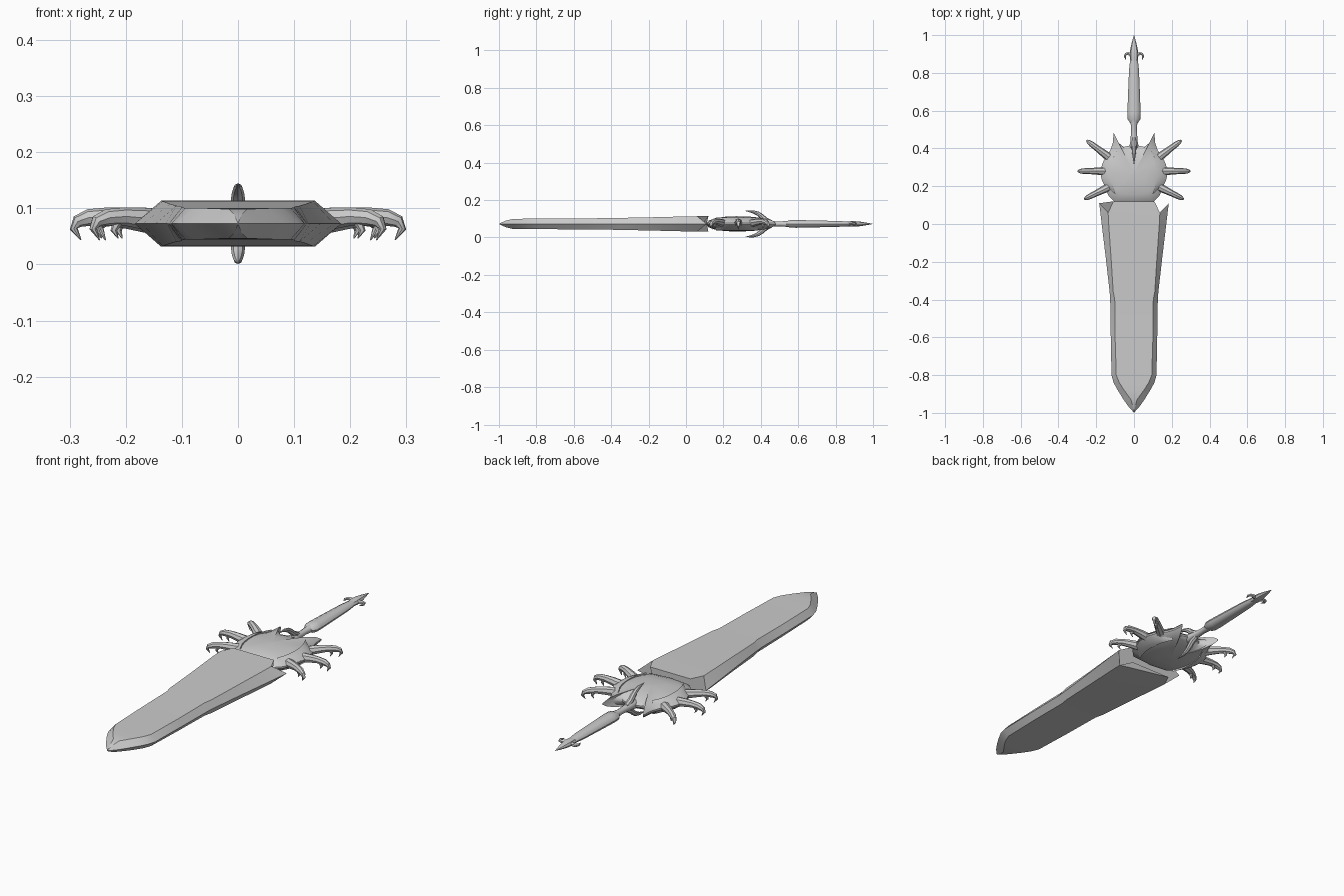
import bpy, bmesh, math
from mathutils import Vector

if "Cube" in bpy.data.objects:
    bpy.data.objects.remove(bpy.data.objects["Cube"])

ZC = 0.0725
steel = bpy.data.materials.new("grey steel")
steel.diffuse_color = (0.6, 0.6, 0.6, 1)
steel.use_nodes = True
steel.node_tree.nodes["Principled BSDF"].inputs["Base Color"].default_value = steel.diffuse_color


def finish(name, bm, angle=32):
    bmesh.ops.remove_doubles(bm, verts=bm.verts, dist=1e-5)
    bmesh.ops.recalc_face_normals(bm, faces=bm.faces)
    me = bpy.data.meshes.new(name)
    bm.to_mesh(me)
    bm.free()
    me.materials.append(steel)
    ob = bpy.data.objects.new(name, me)
    bpy.context.collection.objects.link(ob)
    bpy.ops.object.select_all(action='DESELECT')
    ob.select_set(True)
    bpy.context.view_layer.objects.active = ob
    bpy.ops.object.shade_smooth_by_angle(angle=math.radians(angle))
    return ob


def loft(name, rings, caps=True, angle=32):
    bm = bmesh.new()
    vs = [[bm.verts.new(p) for p in r] for r in rings]
    n = len(vs[0])
    for a, b in zip(vs, vs[1:]):
        for i in range(n):
            j = (i + 1) % n
            bm.faces.new((a[i], a[j], b[j], b[i]))
    if caps:
        bm.faces.new(vs[0][::-1])
        bm.faces.new(vs[-1])
    return finish(name, bm, angle)


def tube(name, pts, side, n=8, flat=1.0):
    """Tapered tube through (x, y, z, radius); side is normal to the path's plane."""
    side = Vector(side).normalized()
    P = [Vector(p[:3]) for p in pts]
    rings = []
    for i, p in enumerate(P):
        t = (P[min(i + 1, len(P) - 1)] - P[max(i - 1, 0)]).normalized()
        up = side.cross(t).normalized()
        r = pts[i][3]
        rings.append([p + r * (math.cos(2 * math.pi * k / n) * side
                      + flat * math.sin(2 * math.pi * k / n) * up) for k in range(n)])
    return loft(name, rings, angle=40)


# Blade: hexagonal section, (y, edge width, flat width, inner width, height)
def section(y, w, f, g, h, dy=(0, 0, 0)):
    half = [(w, 0, dy[0]), (f, h, dy[1]), (g, h, dy[2])]
    top = half + [(-x, z, d) for x, z, d in half[::-1]]
    low = [(-f, -h, dy[1]), (-g, -h, dy[2]), (g, -h, dy[2]), (f, -h, dy[1])]
    return [(x, y + d, ZC + z) for x, z, d in top + low]


rows = [(-0.998, .001, .0007, .0003, .002), (-0.965, .03, .007, .003, .017),
        (-0.93, .055, .016, .008, .026), (-0.88, .086, .052, .03, .0275),
        (-0.84, .108, .078, .05, .028), (-0.80, .119, .094, .06, .028),
        (-0.60, .123, .100, .07, .029), (-0.40, .126, .102, .075, .031),
        (-0.36, .129, .110, .08, .032), (-0.20, .147, .120, .09, .035),
        (0.0, .171, .134, .10, .040)]
rings = [section(*r) for r in rows]
rings.append(section(0.06, .184, .137, .108, .041, (.05, 0, .06)))
loft("blade", rings, angle=20)

# Guard: domed disc whose outline carries two horns at the back
half = [(.0, .105), (.10, .115), (.135, .15), (.155, .20), (.17, .25), (.172, .30),
        (.155, .35), (.125, .39), (.112, .43), (.108, .482), (.088, .435), (.055, .408)]
outline = half + [(0, .42)] + [(-x, y) for x, y in half[:0:-1]]
cy = 0.27


def guard_ring(s, h):
    return [(x * s, cy + (y - cy) * s, ZC + h) for x, y in outline]


levels = [(.02, .041), (.4, .038), (.7, .030), (.9, .018), (1, .004)]
loft("guard", [guard_ring(s, h) for s, h in levels]
     + [guard_ring(s, -h) for s, h in levels[::-1]], angle=40)

# Curved plates overlapping the guard's flanks, on both faces
for sx in (-1, 1):
    for sz in (-1, 1):
        rr = []
        for k in range(9):
            u = k / 8
            a = math.radians(-48 + 100 * u)
            wid = .004 + .026 * math.sin(math.pi * u)
            ring = []
            for r, h in ((.15 - wid, .024), (.15 - wid, .034), (.15, .026), (.15 + wid * .9, .008)):
                ring.append((sx * r * math.cos(a), cy + r * math.sin(a), ZC + sz * h))
            rr.append(ring)
        loft("guard_plate", rr, angle=30)

# Claws round the guard: base point, direction, reach
claws = [((.135, .355), (.25, .442)), ((.155, .28), (.297, .28)), ((.135, .195), (.262, .132))]
for sx in (-1, 1):
    for (bx, by), (tx, ty) in claws:
        d = Vector((sx * (tx - bx), ty - by, 0))
        path = [(0, .004, .022), (.3, .010, .019), (.55, .013, .016), (.78, .011, .015),
                (.92, .004, .0115), (.97, -.009, .007), (.88, -.029, .001)]
        tube("claw", [(sx * bx + d.x * u, by + d.y * u, ZC + z, r) for u, z, r in path],
             (-d.y, d.x, 0))
        # small barb beneath each claw
        barb = [(.62, .004, .009), (.68, -.012, .006), (.62, -.026, .001)]
        tube("claw_barb", [(sx * bx + d.x * u, by + d.y * u, ZC + z, r) for u, z, r in barb],
             (-d.y, d.x, 0), 6)

# Prongs sweeping forward over both faces of the guard
for sz in (-1, 1):
    prong = [(.455, .008, .012), (.425, .022, .014), (.405, .040, .013),
             (.385, .055, .011), (.36, .064, .008), (.318, .070, .001)]
    tube("prong", [(0, y, ZC + sz * z, r) for y, z, r in prong], (1, 0, 0))

# Neck and grip: round rods along y
tube("neck", [(0, .36, ZC, .012), (0, .40, ZC, .026), (0, .44, ZC, .019), (0, .50, ZC, .015),
              (0, .535, ZC, .018), (0, .56, ZC, .022)], (1, 0, 0), 10, .9)
tube("grip", [(0, .535, ZC, .020), (0, .555, ZC, .034), (0, .59, ZC, .035), (0, .70, ZC, .031),
              (0, .82, ZC, .026), (0, .87, ZC, .020)], (1, 0, 0), 10, .62)

# Pommel spike with a small hook on each side
tube("pommel", [(0, .85, ZC, .018), (0, .89, ZC, .023), (0, .92, ZC, .021),
                (0, .96, ZC, .012), (0, 1.0, ZC, .0008)], (1, 0, 0), 8, .65)
for sx in (-1, 1):
    hook = [(.012, .893, .010), (.030, .903, .009), (.043, .900, .008),
            (.049, .887, .006), (.042, .868, .001)]
    tube("pommel_hook", [(sx * x, y, ZC, r) for x, y, r in hook], (0, 0, 1), 6)
